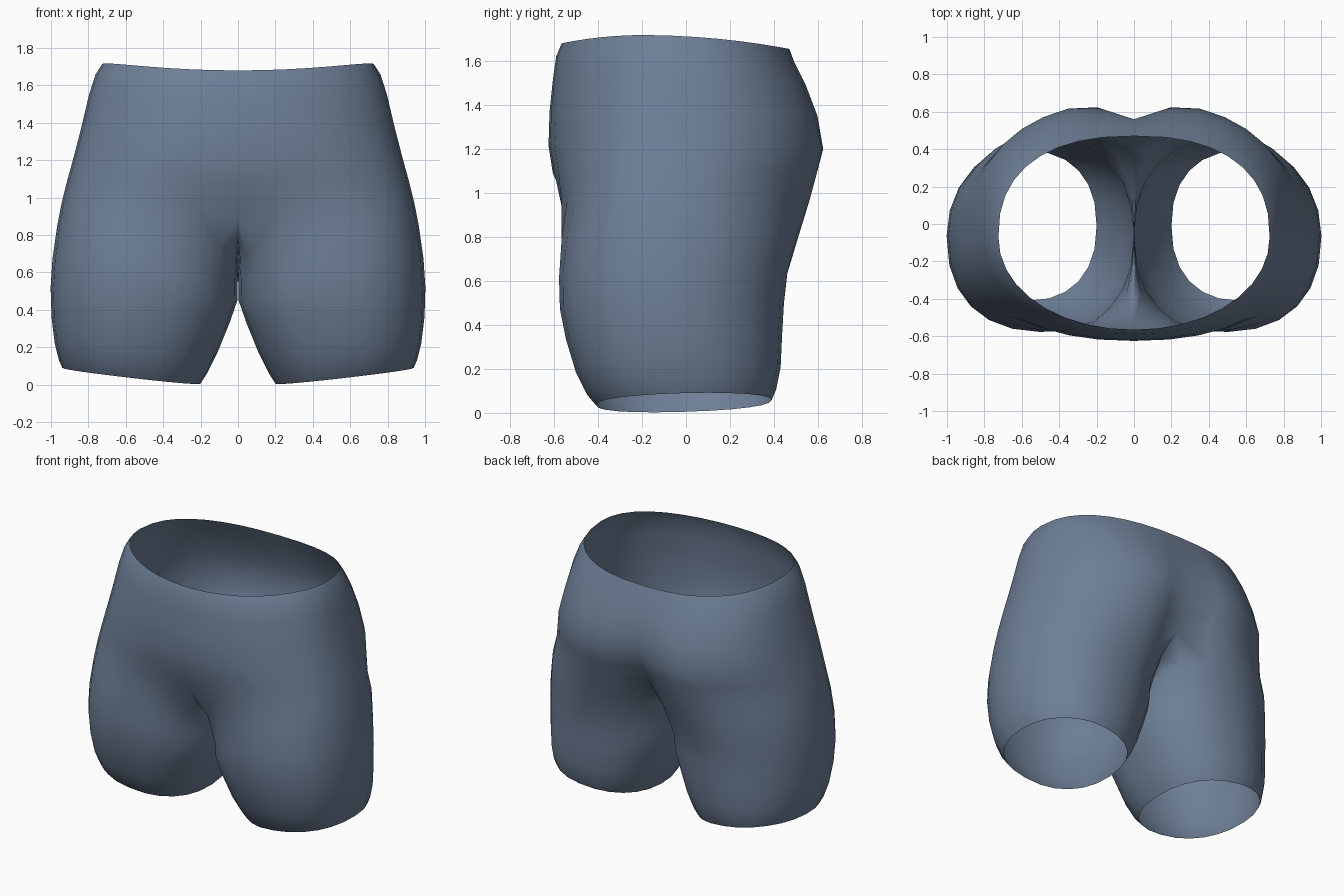
import bpy, bmesh, math

if "Cube" in bpy.data.objects:
    bpy.data.objects.remove(bpy.data.objects["Cube"])

N = 24          # points around one leg
OUT = 19        # of these, points that continue up into the torso


def power(v, n):
    return math.copysign(abs(v) ** (2 / n), v)


def leg_ring(zin, zout, x0, x1, yf, yb):
    """Closed ring, from front-inner round the outside to the back, then inside."""
    pts = []
    for j in range(N):
        a = math.radians(-135 + 360 * j / N)
        c, s = math.cos(a), math.sin(a)
        # squarer at the front outside, rounder at the back outside
        n = 2.3 if c <= 0.001 else (2.3 if s < 0 else 2.05)
        c, s = power(c, n), power(s, n)
        t = (c + 1) / 2
        pts.append((x0 + (x1 - x0) * t, (yf + yb) / 2 + (yb - yf) / 2 * s,
                    zin + (zout - zin) * t + 0.012 * s))
    return pts


def torso_arc(z, rx, yf, yb, dent_f, dent_b, nf, nb):
    """Half ring from front centre to back centre, dented along the midline."""
    pts = []
    yc = -0.07
    lift = max(0, (z - 1.0) / 0.717)
    for j in range(OUT):
        a = math.radians(-90 + 180 * j / (OUT - 1))
        n = nf if a < 0 else nb
        x = 0 if j in (0, OUT - 1) else rx * power(math.cos(a), n)
        s = power(math.sin(a), n)
        y = yc + s * ((yb - yc) if s > 0 else (yc - yf))
        g = math.exp(-(x / 0.16) ** 2)
        y += g * (dent_f if s < 0 else -dent_b)
        drop = (0.28 if y < -0.2 else 0.14) * (y + 0.2) ** 2
        sag = dent_f * g if s < 0 else 0
        pts.append((x, y, z - lift * drop - sag))
    return pts


# Leg rings, hem upward: z inner, z outer, x inner, x outer, y front, y back
legs = [
    (0.005, 0.09, 0.20, 0.94, -0.41, 0.39),
    (0.06, 0.13, 0.165, 0.957, -0.45, 0.41),
    (0.17, 0.22, 0.11, 0.98, -0.50, 0.43),
    (0.33, 0.36, 0.045, 0.997, -0.545, 0.437),
    (0.45, 0.52, 0.003, 1.002, -0.573, 0.445),
    (0.56, 0.67, 0.0012, 1.0, -0.585, 0.46),
    (0.66, 0.80, 0.0012, 0.982, -0.59, 0.51),
]
# Torso arcs, crotch upward: z, half width, y front, y back, front dent, back dent,
# front and back squareness
torso = [
    (0.97, 0.948, -0.59, 0.615, 0.07, 0.19, 2.6, 2.1),
    (1.10, 0.915, -0.61, 0.645, 0.005, 0.14, 2.45, 2.2),
    (1.23, 0.875, -0.625, 0.655, 0.0, 0.10, 2.3, 2.35),
    (1.40, 0.832, -0.62, 0.62, 0.0, 0.06, 2.2, 2.4),
    (1.55, 0.797, -0.605, 0.56, 0.0, 0.03, 2.15, 2.4),
    (1.66, 0.762, -0.59, 0.50, 0.0, 0.01, 2.1, 2.4),
    (1.717, 0.725, -0.565, 0.47, 0.0, 0.0, 2.05, 2.4),
]
# Crotch seam between the legs, back to front: y, z
seam = [(0.28, 0.84), (0.13, 0.76), (-0.05, 0.73), (-0.24, 0.735), (-0.42, 0.79)]

leg_pts = [leg_ring(*r) for r in legs]
arc_pts = [torso_arc(*r) for r in torso]
crotch = arc_pts[0] + [(0, y, z) for y, z in seam]
# Ease the top leg ring towards the crotch row
leg_pts[-1] = [tuple(p + 0.35 * (q - p) for p, q in zip(a, b))
               for a, b in zip(leg_pts[-1], crotch)]

bm = bmesh.new()
rows = [[bm.verts.new(p) for p in r] for r in leg_pts + [crotch]]
arcs = [rows[-1][:OUT]] + [[bm.verts.new(p) for p in r] for r in arc_pts[1:]]

# Leg tube up to the crotch row
for a, b in zip(rows, rows[1:]):
    for j in range(N):
        k = (j + 1) % N
        bm.faces.new((a[j], a[k], b[k], b[j]))
# Half torso
for a, b in zip(arcs, arcs[1:]):
    for j in range(OUT - 1):
        bm.faces.new((a[j], a[j + 1], b[j + 1], b[j]))

# Mirror to the other side and weld the midline
geom = bm.verts[:] + bm.edges[:] + bm.faces[:]
bmesh.ops.mirror(bm, geom=geom, axis='X', merge_dist=0.0005)
# Relax the hip area where legs and torso join
hips = [v for v in bm.verts if 0.6 < v.co.z < 1.15 and abs(v.co.x) > 0.03]
for _ in range(2):
    bmesh.ops.smooth_vert(bm, verts=hips, factor=0.3,
                          use_axis_x=True, use_axis_y=True, use_axis_z=True)
bmesh.ops.recalc_face_normals(bm, faces=bm.faces[:])
for f in bm.faces:
    f.smooth = True

mesh = bpy.data.meshes.new("shorts")
bm.to_mesh(mesh)
bm.free()
cloth = bpy.data.materials.new("blue_grey_cloth")
cloth.diffuse_color = (0.155, 0.21, 0.305, 1)
cloth.use_nodes = True
cloth.node_tree.nodes["Principled BSDF"].inputs["Base Color"].default_value = cloth.diffuse_color
mesh.materials.append(cloth)
shorts = bpy.data.objects.new("shorts", mesh)
bpy.context.collection.objects.link(shorts)
